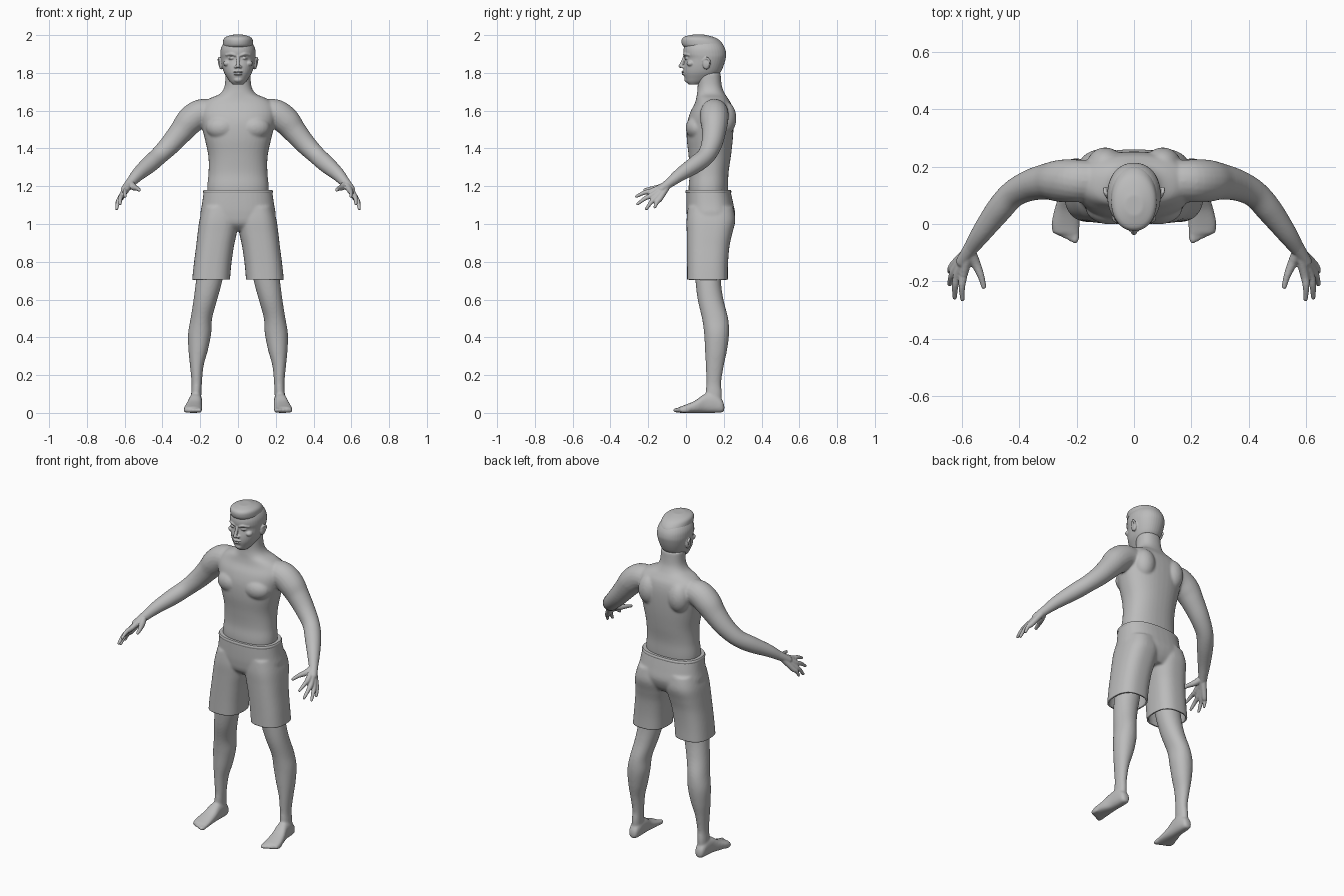
import bpy
import bmesh
import math
from mathutils import Vector, Matrix

cube = bpy.data.objects.get("Cube")
if cube:
    bpy.data.objects.remove(cube, do_unlink=True)

grey = bpy.data.materials.new("plain grey")
grey.use_nodes = True
grey.diffuse_color = (0.5, 0.5, 0.5, 1)
grey.node_tree.nodes["Principled BSDF"].inputs["Base Color"].default_value = grey.diffuse_color


def smooth_rows(rows, steps=5):
    """Catmull-Rom interpolation of every column of a table of sections."""
    out = []
    for i in range(len(rows) - 1):
        quad = [rows[max(i - 1, 0)], rows[i], rows[i + 1], rows[min(i + 2, len(rows) - 1)]]
        for k in range(steps):
            t = k / steps
            out.append([b + (c - a) * t / 2 + (2 * a - 5 * b + 4 * c - d) * t * t / 2
                        + (3 * b - a - 3 * c + d) * t ** 3 / 2 for a, b, c, d in zip(*quad)])
    return out + [list(rows[-1])]


def skin(bm, rings):
    """Bridge rings of points into a closed solid."""
    loops = [[bm.verts.new(p) for p in ring] for ring in rings]
    n = len(loops[0])
    for low, high in zip(loops, loops[1:]):
        for j in range(n):
            bm.faces.new((low[j], low[(j + 1) % n], high[(j + 1) % n], high[j]))
    bm.faces.new(loops[0][::-1])
    bm.faces.new(loops[-1])


def oval(power, n=40):
    for j in range(n):
        a = math.tau * j / n
        c, s = math.cos(a), math.sin(a)
        yield (math.copysign(abs(c) ** (2 / power), c), math.copysign(abs(s) ** (2 / power), s))


def stack(bm, rows, side=1, power=2.3, along_y=False):
    """Sections given as position, x limits, and limits on the other axis."""
    rings = []
    for t, x0, x1, b0, b1 in smooth_rows(rows):
        ring = []
        for c, s in oval(power):
            x = side * ((x0 + x1) / 2 + c * (x1 - x0) / 2)
            b = (b0 + b1) / 2 + s * (b1 - b0) / 2
            ring.append((x, t, b) if along_y else (x, b, t))
        rings.append(ring)
    skin(bm, rings)


def centred(rows):
    return [(z, -w, w, front, back) for z, w, front, back in rows]


def ball(bm, centre, size, side=1):
    place = Matrix.Translation((centre[0] * side, *centre[1:])) @ Matrix.Diagonal((*size, 1))
    bmesh.ops.create_uvsphere(bm, u_segments=20, v_segments=14, radius=1, matrix=place)


def tube(bm, rows, side=1):
    """Round limb through points x, y, z with a radius."""
    path = [(Vector((x * side, y, z)), r) for x, y, z, r in smooth_rows(rows)]
    rings = []
    for i, (p, r) in enumerate(path):
        d = (path[min(i + 1, len(path) - 1)][0] - path[max(i - 1, 0)][0]).normalized()
        u = d.cross(Vector((0.3, 0.9, 0.3))).normalized()
        v = d.cross(u)
        rings.append([p + u * c * r + v * s * r for c, s in oval(2, 20)])
    skin(bm, rings)
    for p, r in (path[0], path[-1]):
        ball(bm, p, (r, r, r))


def finish(name, bm, voxel=None, smooth=0):
    """Fuse the pieces into one smooth surface."""
    bmesh.ops.recalc_face_normals(bm, faces=bm.faces)
    mesh = bpy.data.meshes.new(name)
    bm.to_mesh(mesh)
    bm.free()
    obj = bpy.data.objects.new(name, mesh)
    bpy.context.collection.objects.link(obj)
    if voxel:
        fuse = obj.modifiers.new("fuse", "REMESH")
        fuse.mode = "VOXEL"
        fuse.voxel_size = voxel
        relax = obj.modifiers.new("relax", "SMOOTH")
        relax.iterations = smooth
        graph = bpy.context.evaluated_depsgraph_get()
        baked = bpy.data.meshes.new_from_object(obj.evaluated_get(graph))
        obj.modifiers.clear()
        obj.data = baked
    obj.data.materials.clear()
    obj.data.materials.append(grey)
    obj.data.polygons.foreach_set("use_smooth", [True] * len(obj.data.polygons))
    obj.data.set_sharp_from_angle(angle=math.radians(50))
    return obj


# Torso, neck, arms and legs
body = bmesh.new()
stack(body, centred([
    (1.05, .15, .03, .21), (1.18, .163, .014, .222), (1.27, .156, .02, .225),
    (1.36, .157, .014, .238), (1.45, .176, .004, .248), (1.53, .195, .006, .252),
    (1.59, .205, .022, .25), (1.635, .19, .045, .24), (1.665, .15, .054, .222),
    (1.69, .095, .058, .206), (1.73, .071, .062, .19), (1.8, .066, .06, .183)]))
for side in (1, -1):
    ball(body, (.085, .06, 1.51), (.085, .062, .065), side)
    ball(body, (.1, .205, 1.56), (.065, .062, .09), side)
    tube(body, [(.13, .15, 1.59, .07), (.2, .15, 1.585, .075), (.255, .15, 1.545, .074),
                (.3, .148, 1.49, .064), (.36, .135, 1.42, .055), (.42, .105, 1.36, .048),
                (.47, .05, 1.315, .046), (.53, -.03, 1.262, .036), (.57, -.088, 1.217, .026),
                (.585, -.11, 1.2, .024)], side)
    stack(body, [
        (.03, .197, .248, .12, .185), (.1, .194, .248, .105, .19), (.16, .191, .246, .108, .186),
        (.25, .182, .254, .105, .2), (.33, .16, .262, .101, .217), (.42, .142, .264, .096, .228),
        (.5, .137, .251, .085, .223), (.6, .11, .235, .062, .198), (.7, .083, .222, .05, .185),
        (.82, .06, .205, .04, .19), (.95, .04, .18, .04, .2)], side, 2.1)
    # Feet with toes
    stack(body, [
        (.203, .21, .235, .012, .04), (.19, .196, .25, .002, .07), (.15, .19, .256, 0, .1),
        (.1, .19, .262, 0, .1), (.05, .19, .277, 0, .066), (0, .189, .287, 0, .044),
        (-.035, .19, .28, 0, .032)], side, 2.5, True)
    for k in range(5):
        ball(body, (.205 + .018 * k, -.042 + .009 * k, .014), (.015 - .001 * k, .029, .014), side)
finish("body", body, .006, 9)

# Hands: every finger runs from the wrist through its knuckle to the tip
wrist = (.572, -.09, 1.216)
for side, label in ((1, "left"), (-1, "right")):
    hand = bmesh.new()
    tube(hand, [(.555, -.065, 1.235, .028), (*wrist, .025), (.597, -.13, 1.185, .022)], side)
    for knuckle, tip in (((.593, -.175, 1.176), (.597, -.262, 1.146)),
                         ((.612, -.172, 1.156), (.624, -.256, 1.106)),
                         ((.62, -.156, 1.142), (.642, -.21, 1.08)),
                         ((.622, -.137, 1.136), (.643, -.165, 1.09))):
        middle = [a * .5 + b * .5 + lift for a, b, lift in zip(knuckle, tip, (.004, 0, .006))]
        tube(hand, [(*wrist, .018), (*knuckle, .0155), (*middle, .0115), (*tip, .008)], side)
    tube(hand, [(*wrist, .019), (.552, -.135, 1.195, .017), (.533, -.18, 1.188, .012),
                (.523, -.218, 1.18, .009)], side)
    finish(label + "_hand", hand, .004, 3)

# Head with the face
head = bmesh.new()
stack(head, centred([
    (1.738, .028, .015, .07), (1.752, .042, .001, .11), (1.77, .055, -.006, .145),
    (1.8, .073, -.013, .18), (1.835, .084, -.012, .198), (1.875, .091, -.005, .21),
    (1.9, .093, -.013, .213), (1.93, .09, -.012, .206), (1.96, .075, 0, .186),
    (1.98, .05, .03, .15)]), power=2.15)
tube(head, [(0, -.006, 1.89, .008), (0, -.018, 1.86, .0085), (0, -.029, 1.836, .01)])
ball(head, (0, -.012, 1.806), (.026, .013, .0055))
ball(head, (0, -.01, 1.793), (.023, .013, .006))
ball(head, (0, .006, 1.765), (.024, .015, .016))
for side in (1, -1):
    ball(head, (.012, -.014, 1.832), (.009, .013, .008), side)
    ball(head, (.035, .006, 1.877), (.017, .016, .007), side)
    ball(head, (.058, .025, 1.85), (.02, .022, .016), side)
    tube(head, [(.015, -.009, 1.893, .006), (.036, -.006, 1.9, .007), (.062, .016, 1.895, .006)], side)
    # Ears
    ball(head, (.09, .108, 1.85), (.012, .021, .032), side)
    tube(head, [(.091, .092, 1.862, .005), (.1, .108, 1.878, .006), (.102, .124, 1.866, .006),
                (.097, .116, 1.838, .005), (.091, .1, 1.825, .005)], side)
finish("head", head, .0035, 2)

# Cropped hair with a raised front edge
hair = bmesh.new()
stack(hair, centred([
    (1.93, .074, .0, .2), (1.944, .08, -.018, .199), (1.962, .08, -.024, .188),
    (1.98, .076, -.022, .168), (1.992, .062, -.008, .14), (2.002, .03, .03, .1)]), power=2.1)
finish("hair", hair, .004, 3)

# Knee-length shorts, opened at the waist and hems
shorts = bmesh.new()
stack(shorts, centred([
    (.965, .11, .05, .22), (1.0, .18, .014, .245), (1.05, .199, .004, .26),
    (1.11, .19, .002, .25), (1.2, .178, .004, .23)]), power=2.5)
for side in (1, -1):
    stack(shorts, [
        (.68, .044, .245, .006, .222), (.78, .036, .235, .006, .222), (.88, .022, .222, .005, .23),
        (.95, .007, .214, .004, .245), (1.02, -.003, .204, .003, .261),
        (1.09, 0, .185, .01, .25)], side, 2.6)
shorts = finish("shorts", shorts, .007, 6)
cut = bmesh.new()
cut.from_mesh(shorts.data)
for height, direction in ((.705, -1), (1.17, 1)):
    bmesh.ops.bisect_plane(cut, geom=cut.verts[:] + cut.edges[:] + cut.faces[:],
                           plane_co=(0, 0, height), plane_no=(0, 0, direction), clear_outer=True)
cut.to_mesh(shorts.data)
cut.free()
shell = shorts.modifiers.new("cloth", "SOLIDIFY")
shell.thickness = .01
shell.offset = -1

# Waistband
band = bmesh.new()
stack(band, centred([(1.163, .183, -.001, .238), (1.172, .185, -.003, .24),
                     (1.181, .181, 0, .236)]), power=2.5)
finish("waistband", band)
